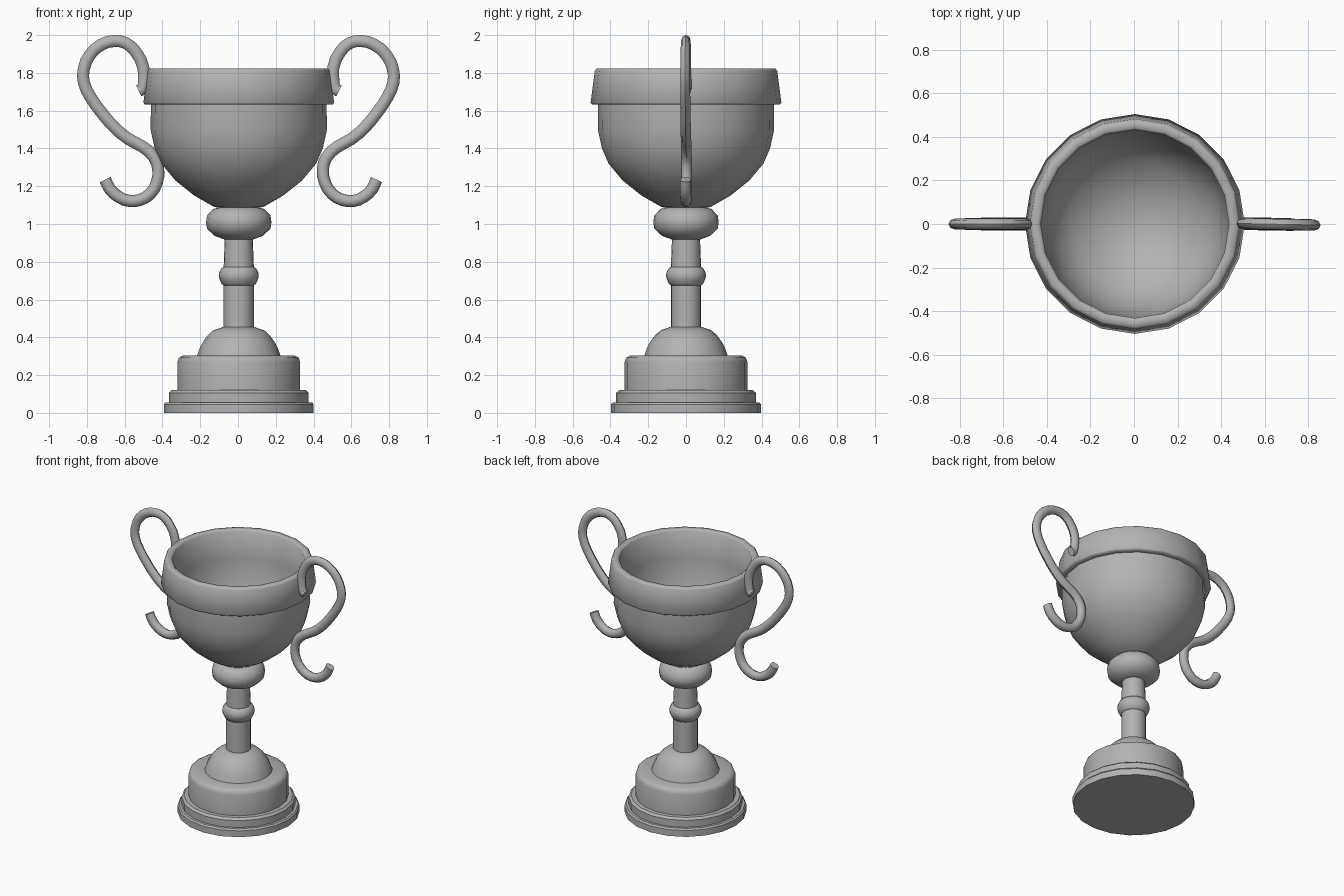
import bpy, bmesh
from math import sin, cos, pi, radians

if "Cube" in bpy.data.objects:
    bpy.data.objects.remove(bpy.data.objects["Cube"])

SIDES = 20
AXIS_X = .004  # the cup sits a hair off the middle of the two handles

grey = bpy.data.materials.new("dark_grey")
grey.diffuse_color = (.45, .45, .45, 1)
grey.use_nodes = True
grey.node_tree.nodes["Principled BSDF"].inputs["Base Color"].default_value = grey.diffuse_color


def finish(name, mesh, angle):
    mesh.shade_smooth()
    mesh.set_sharp_from_angle(angle=radians(angle))
    mesh.materials.clear()
    mesh.materials.append(grey)
    obj = bpy.data.objects.new(name, mesh)
    bpy.context.collection.objects.link(obj)
    return obj


def lathe(name, profile, angle=35):
    """Spin an (r, z) profile around z; r = 0 makes a pole, open ends are capped."""
    bm = bmesh.new()
    rings = []
    for r, z in profile:
        if r == 0:
            rings.append([bm.verts.new((0, 0, z))] * SIDES)
        else:
            rings.append([bm.verts.new((r * cos(2 * pi * i / SIDES), r * sin(2 * pi * i / SIDES), z))
                          for i in range(SIDES)])
    for a, b in zip(rings, rings[1:]):
        for i in range(SIDES):
            j = (i + 1) % SIDES
            bm.faces.new(list(dict.fromkeys((a[i], a[j], b[j], b[i]))))
    for (r, _), ring in ((profile[0], rings[0]), (profile[-1], rings[-1])):
        if r > 0:
            bm.faces.new(ring)
    bmesh.ops.recalc_face_normals(bm, faces=bm.faces)
    mesh = bpy.data.meshes.new(name)
    bm.to_mesh(mesh)
    bm.free()
    finish(name, mesh, angle).location.x = AXIS_X


# Stepped base
lathe("base_plate", [(.397, 0), (.397, .045), (.388, .056), (.34, .056)])
lathe("base_step", [(.37, .05), (.37, .106), (.355, .12), (.3, .12)])
lathe("base_block", [(.325, .11), (.325, .27), (.317, .292), (.297, .303), (.2, .303)], 50)
lathe("base_dome", [(.222, .30), (.208, .34), (.19, .375), (.165, .41), (.135, .437), (.08, .456)], 50)

# Stem with its ring and the knob under the bowl
lathe("stem", [(.08, .44), (.08, .69), (.08, .77), (.074, .93)])
lathe("stem_ring", [(.078, .673), (.09, .683), (.103, .71), (.106, .727), (.103, .745),
                    (.092, .765), (.078, .775)], 60)
lathe("knob", [(.075, .918), (.127, .937), (.168, .975), (.173, 1.01), (.168, 1.045),
               (.135, 1.08), (.09, 1.09)], 60)

# Hollow cup in one skin: bowl outside, flared rim band, bowl inside
lathe("cup", [(0, 1.07), (.13, 1.09), (.235, 1.15), (.335, 1.23), (.41, 1.32), (.445, 1.4),
              (.467, 1.5), (.465, 1.632),
              (.497, 1.632), (.505, 1.642), (.483, 1.81), (.474, 1.822), (.443, 1.822), (.432, 1.812),
              (.43, 1.62), (.415, 1.48), (.37, 1.34), (.30, 1.255), (.19, 1.18), (.09, 1.145),
              (0, 1.135)], 62)

# Scrolled handle path in x, z
PATH = [(.535, 1.705), (.515, 1.715), (.505, 1.76), (.505, 1.83), (.54, 1.91), (.59, 1.957),
        (.65, 1.969), (.72, 1.95), (.785, 1.895), (.82, 1.82), (.823, 1.75), (.79, 1.67),
        (.74, 1.595), (.675, 1.515), (.60, 1.45), (.525, 1.408), (.47, 1.355), (.45, 1.295),
        (.46, 1.22), (.50, 1.158), (.555, 1.127), (.61, 1.122), (.665, 1.143), (.71, 1.185),
        (.733, 1.235)]


def handle(name, side, lean):
    """Sweep a round tube along the path; lean tips the lower scroll towards the cup."""
    curve = bpy.data.curves.new(name, 'CURVE')
    curve.dimensions = '3D'
    curve.bevel_depth = .032
    curve.bevel_resolution = 2
    curve.resolution_u = 2
    curve.use_fill_caps = True
    spline = curve.splines.new('BEZIER')
    spline.bezier_points.add(len(PATH) - 1)
    for p, (x, z) in zip(spline.bezier_points, PATH):
        p.co = (side * (x - lean * (1.9 - z)), 0, z)
        p.handle_left_type = p.handle_right_type = 'AUTO'
    tmp = bpy.data.objects.new(name + "_path", curve)
    bpy.context.collection.objects.link(tmp)
    deps = bpy.context.evaluated_depsgraph_get()
    mesh = bpy.data.meshes.new_from_object(tmp.evaluated_get(deps))
    bpy.data.objects.remove(tmp)
    # slimmer front to back towards the top, turned very slightly
    for v in mesh.vertices:
        v.co.y *= .92 - .15 * (v.co.z - 1.1) / .9
        v.co.y += .012 - .02 * abs(v.co.x) if side > 0 else 0
    finish(name, mesh, 50)


handle("right_handle", 1, 0)
handle("left_handle", -1, .045)
